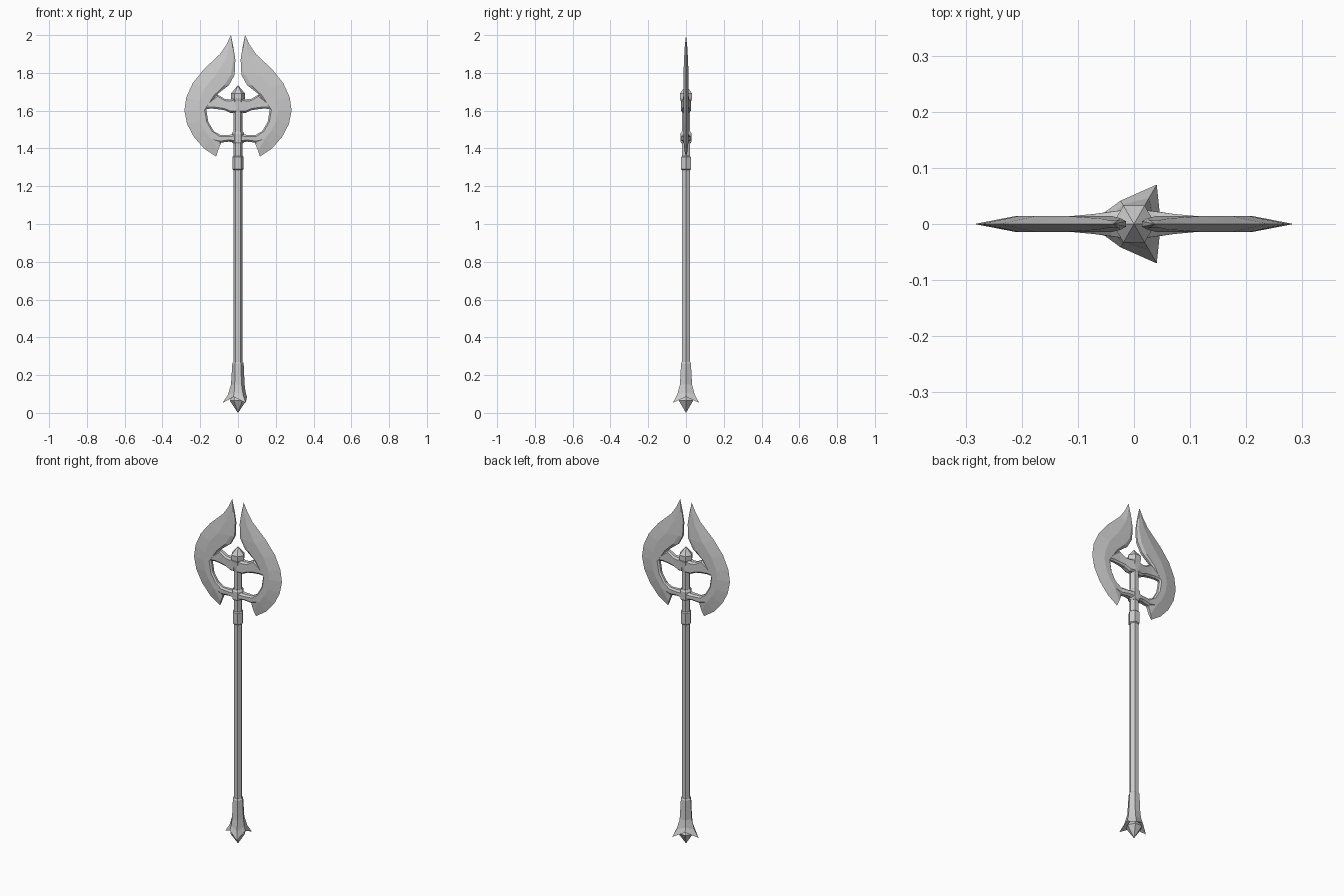
import bpy, bmesh
from math import cos, sin, pi
from mathutils import Vector

cube = bpy.data.objects.get("Cube")
if cube:
    bpy.data.objects.remove(cube)

steel = bpy.data.materials.new("grey steel")
steel.use_nodes = True
GREY = (0.6, 0.6, 0.6, 1)
steel.diffuse_color = GREY
steel.node_tree.nodes["Principled BSDF"].inputs["Base Color"].default_value = GREY


def loft(name, rings, mirror=False):
    """Skin a list of equal-length point rings and close both ends."""
    bm = bmesh.new()
    rows = [[bm.verts.new(p) for p in ring] for ring in rings]
    n = len(rows[0])
    for a, b in zip(rows, rows[1:]):
        for i in range(n):
            j = (i + 1) % n
            bm.faces.new((a[i], a[j], b[j], b[i]))
    bm.faces.new(rows[0])
    bm.faces.new(rows[-1])
    bmesh.ops.remove_doubles(bm, verts=bm.verts, dist=0.0004)
    bmesh.ops.recalc_face_normals(bm, faces=bm.faces)
    mesh = bpy.data.meshes.new(name)
    bm.to_mesh(mesh)
    bm.free()
    mesh.materials.append(steel)
    obj = bpy.data.objects.new(name, mesh)
    bpy.context.collection.objects.link(obj)
    if mirror:
        obj.modifiers.new("Mirror", "MIRROR")
    return obj


def hex_ring(z, r, z2=None, r2=None):
    """Six points; every second corner may use its own height and radius."""
    ring = []
    for i in range(6):
        odd = i % 2 and r2 is not None
        rad, h = (r2, z2) if odd else (r, z)
        ring.append((rad * cos(i * pi / 3), rad * sin(i * pi / 3), h))
    return ring


def turned(name, profile):
    return loft(name, [hex_ring(z, r) for z, r in profile])


# Handle and its fittings
turned("shaft", [(0.2, 0.024), (1.66, 0.024)])
turned("upper_collar", [(1.285, 0.024), (1.29, 0.03), (1.355, 0.03), (1.36, 0.024)])
turned("lower_hub", [(1.425, 0.026), (1.435, 0.033), (1.48, 0.033), (1.49, 0.026)])
turned("upper_hub", [(1.59, 0.024), (1.61, 0.028), (1.65, 0.032), (1.665, 0.038),
                     (1.69, 0.038), (1.735, 0)])

# Three-pointed flare at the foot, with a gem-shaped pommel inside
loft("pommel_flare", [
    hex_ring(0.27, 0.025), hex_ring(0.262, 0.03),
    hex_ring(0.15, 0.035, 0.15, 0.037),
    hex_ring(0.11, 0.04, 0.095, 0.054),
    hex_ring(0.085, 0.048, 0.053, 0.081),
    hex_ring(0.09, 0.025),
])
turned("pommel_gem", [(0.1, 0.02), (0.065, 0.044), (0, 0)])

# Crescent blade: outer edge, bevel ridge, inner edge (x, z each), half thickness
STATIONS = [
    ((.037, 2.0), (.037, 2.0), (.037, 2.0), 0),
    ((.064, 1.945), (.046, 1.935), (.023, 1.93), .007),
    ((.095, 1.90), (.062, 1.88), (.014, 1.87), .010),
    ((.18, 1.82), (.12, 1.785), (.018, 1.79), .014),
    ((.24, 1.745), (.175, 1.72), (.048, 1.735), .014),
    ((.274, 1.67), (.205, 1.65), (.106, 1.69), .014),
    ((.284, 1.60), (.212, 1.60), (.168, 1.605), .014),
    ((.27, 1.53), (.202, 1.545), (.157, 1.54), .014),
    ((.233, 1.46), (.178, 1.495), (.127, 1.49), .014),
    ((.18, 1.40), (.142, 1.45), (.09, 1.47), .014),
    ((.116, 1.357), (.107, 1.385), (.09, 1.43), .008),
]
rings = []
for outer, ridge, inner, t in STATIONS:
    rim = Vector(inner).lerp(Vector(ridge), 0.2)
    half = [(ridge, t), (rim, t), (inner, t * 0.45)]
    ring = [(outer[0], 0, outer[1])]
    ring += [(p[0], y, p[1]) for p, y in half]
    ring += [(p[0], -y, p[1]) for p, y in reversed(half)]
    rings.append(ring)
loft("blade", rings, mirror=True)


def arm(name, stations):
    """Chamfered strut given as (x, low z, high z, half thickness)."""
    c = 0.009
    sections = []
    for x, lo, hi, t in stations:
        side = [(lo, t * 0.5), (lo + c, t), (hi - c, t), (hi, t * 0.5)]
        sections.append([(x, y, z) for z, y in side]
                        + [(x, -y, z) for z, y in reversed(side)])
    loft(name, sections, mirror=True)


# Struts joining the blades to the hubs
arm("upper_arm", [(.01, 1.59, 1.668, .026), (.04, 1.588, 1.66, .022),
                  (.07, 1.602, 1.662, .018), (.108, 1.608, 1.685, .0145),
                  (.14, 1.611, 1.66, .0138), (.175, 1.608, 1.63, .0135)])
arm("lower_arm", [(.01, 1.432, 1.475, .026), (.05, 1.436, 1.472, .021),
                  (.095, 1.43, 1.472, .0145), (.135, 1.44, 1.488, .0135)])
